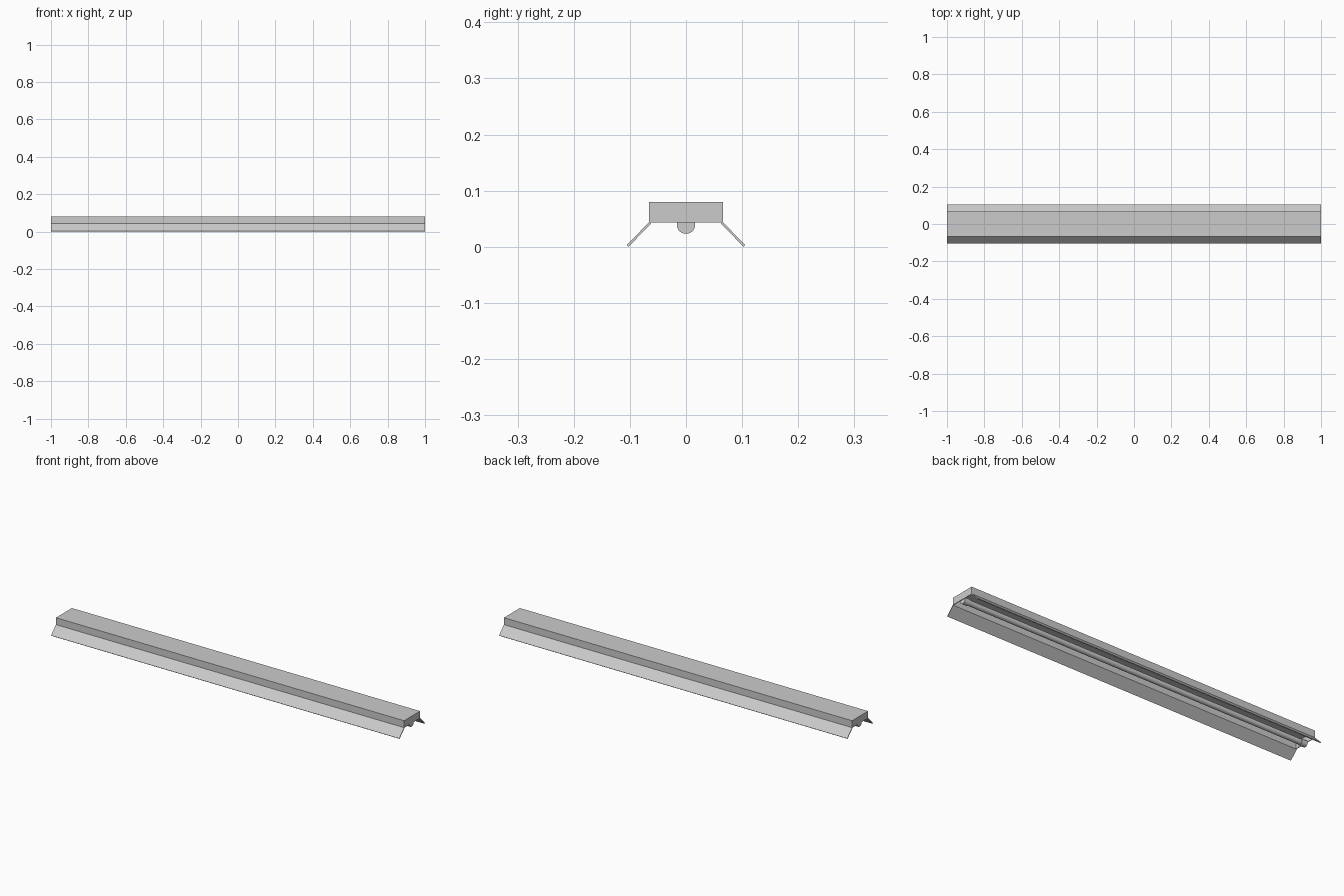
import bpy, bmesh, math
from mathutils import Matrix

if "Cube" in bpy.data.objects:
    bpy.data.objects.remove(bpy.data.objects["Cube"])

T = 0.003  # sheet thickness


def extrude_profile(name, points, x0, x1):
    """Closed (y, z) outline extruded along x."""
    bm = bmesh.new()
    face = bm.faces.new([bm.verts.new((x0, y, z)) for y, z in points])
    ext = bmesh.ops.extrude_face_region(bm, geom=[face])
    verts = [v for v in ext["geom"] if isinstance(v, bmesh.types.BMVert)]
    bmesh.ops.translate(bm, verts=verts, vec=(x1 - x0, 0, 0))
    bmesh.ops.recalc_face_normals(bm, faces=bm.faces)
    return finish(name, bm)


def cylinder_x(name, radius, x0, x1, z):
    bm = bmesh.new()
    bmesh.ops.create_cone(bm, cap_ends=True, segments=32, radius1=radius,
                          radius2=radius, depth=x1 - x0)
    bmesh.ops.rotate(bm, verts=bm.verts, matrix=Matrix.Rotation(math.pi / 2, 3, 'Y'))
    bmesh.ops.translate(bm, verts=bm.verts, vec=((x0 + x1) / 2, 0, z))
    ob = finish(name, bm)
    bpy.context.view_layer.objects.active = ob
    ob.select_set(True)
    bpy.ops.object.shade_smooth_by_angle()
    ob.select_set(False)
    return ob


def finish(name, bm):
    me = bpy.data.meshes.new(name)
    bm.to_mesh(me)
    bm.free()
    ob = bpy.data.objects.new(name, me)
    bpy.context.collection.objects.link(ob)
    return ob


# Folded sheet: open channel with a flared reflector wing on each side
outer = [(0.0655, 0.080), (0.0655, 0.044), (0.1055, 0.003)]
inner = [(0.1025, 0.0), (0.0625, 0.041), (0.0625, 0.080 - T)]
half = outer + inner
outline = half + [(-y, z) for y, z in reversed(half)]
extrude_profile("reflector_housing", outline, -1, 1)

# End plates, lamp sockets and small socket brackets
for side, label in ((-1, "left"), (1, "right")):
    xs = sorted((side * 0.997, side * 1.0))
    extrude_profile(label + "_end_plate",
                    [(-0.0627, 0.043), (0.0627, 0.043),
                     (0.0627, 0.0775), (-0.0627, 0.0775)], *xs)
    xs = sorted((side * 0.965, side * 0.997))
    cylinder_x(label + "_lamp_socket", 0.0165, *xs, 0.0395)

# Fluorescent tube
cylinder_x("lamp_tube", 0.0135, -0.967, 0.967, 0.0395)
